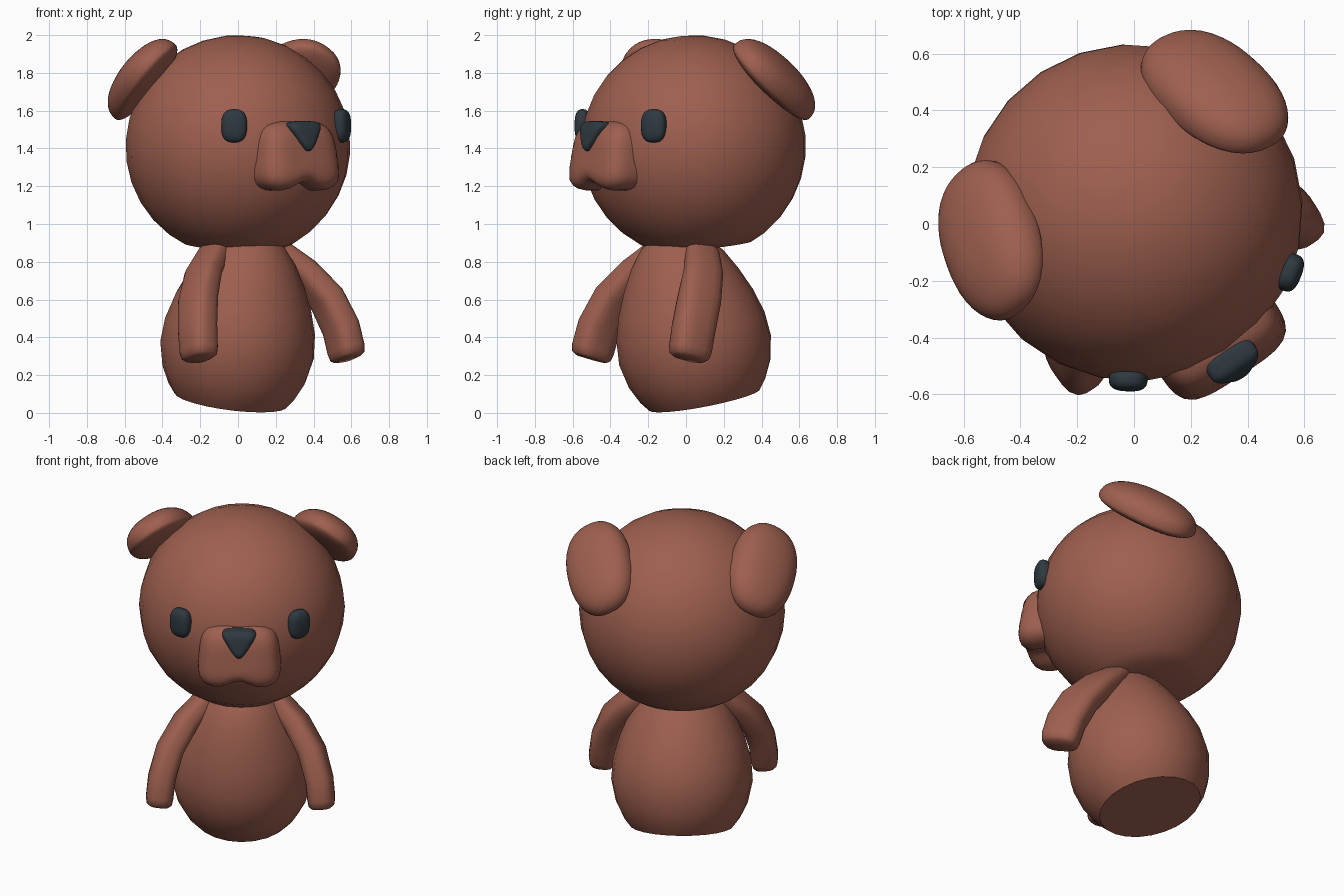
import bpy, bmesh, math
from mathutils import Vector, Matrix

old = bpy.data.objects.get("Cube")
if old:
    bpy.data.objects.remove(old, do_unlink=True)

# The figure is built facing -y, then turned to its resting direction
TURN = Matrix.Translation((0, 0.04, 0)) @ Matrix.Rotation(math.radians(33.5), 4, 'Z')


def material(name, rgb):
    m = bpy.data.materials.new(name)
    m.use_nodes = True
    m.diffuse_color = (*rgb, 1)
    bsdf = m.node_tree.nodes["Principled BSDF"]
    bsdf.inputs["Base Color"].default_value = (*rgb, 1)
    bsdf.inputs["Roughness"].default_value = 0.8
    return m


BROWN = material("brown_fur", (0.34, 0.115, 0.078))
DARK = material("dark_slate", (0.028, 0.041, 0.052))


def finish(name, bm, mat, angle=40):
    bm.transform(TURN)
    bmesh.ops.recalc_face_normals(bm, faces=bm.faces)
    mesh = bpy.data.meshes.new(name)
    bm.to_mesh(mesh)
    bm.free()
    mesh.materials.append(mat)
    ob = bpy.data.objects.new(name, mesh)
    bpy.context.collection.objects.link(ob)
    bpy.ops.object.select_all(action='DESELECT')
    ob.select_set(True)
    bpy.context.view_layer.objects.active = ob
    bpy.ops.object.shade_smooth_by_angle(angle=math.radians(angle))
    return ob


def blob(name, mat, place, power=2, shape=None, angle=60):
    """Rounded box or ball: shape edits unit coordinates, place maps them."""
    bm = bmesh.new()
    bmesh.ops.create_icosphere(bm, subdivisions=4, radius=1)
    for v in bm.verts:
        d = v.co.normalized()
        d /= sum(abs(c) ** power for c in d) ** (1 / power)
        v.co = place(shape(d) if shape else d)
    return finish(name, bm, mat, angle)


def loft(name, mat, rings, angle=40):
    """Skin between rings of equal size, closed at both ends."""
    bm = bmesh.new()
    loops = [[bm.verts.new(p) for p in ring] for ring in rings]
    n = len(loops[0])
    for a, b in zip(loops, loops[1:]):
        for i in range(n):
            j = (i + 1) % n
            bm.faces.new((a[i], a[j], b[j], b[i]))
    bm.faces.new(loops[0])
    bm.faces.new(loops[-1])
    return finish(name, bm, mat, angle)


def ring(centre, u, v, power=2, n=24):
    pts = []
    for i in range(n):
        a = 2 * math.pi * i / n
        c, s = math.cos(a), math.sin(a)
        k = (abs(c) ** power + abs(s) ** power) ** (-1 / power)
        pts.append(centre + u * (c * k) + v * (s * k))
    return pts


# Body: egg leaning forward on a flat, tilted base
lean = Matrix.Rotation(math.radians(13), 3, 'X')
base = Vector((0, 0.07, 0.07))
profile = [(0, 0.3), (0.05, 0.338), (0.14, 0.382), (0.27, 0.41), (0.4, 0.4),
           (0.53, 0.362), (0.65, 0.31), (0.76, 0.25), (0.85, 0.18), (0.9, 0.11)]
loft("body", BROWN, [ring(base + lean @ Vector((0, 0, t)),
                          lean @ Vector((r, 0, 0)), lean @ Vector((0, r, 0)))
                     for t, r in profile])

# Head: ball with a flat cut at the neck
bm = bmesh.new()
bmesh.ops.create_uvsphere(bm, u_segments=24, v_segments=16, radius=0.596)
cut = bmesh.ops.bisect_plane(bm, geom=bm.verts[:] + bm.edges[:] + bm.faces[:],
                             plane_co=(0, 0, -0.535), plane_no=(0, 0, -1), clear_outer=True)
bmesh.ops.holes_fill(bm, edges=[e for e in bm.edges if e.is_boundary])
bm.transform(Matrix.Translation((0, 0, 1.41)) @ Matrix.Diagonal((1, 1, 0.99, 1))
             @ Matrix.Rotation(math.radians(7), 4, 'X'))
finish("head", bm, BROWN)


# Muzzle: soft box, sloping back at the top, with a cleft below
def muzzle_shape(d):
    low = max(0, -d.z)
    x = d.x * (1 - 0.07 * d.z)
    y = d.y + (0.16 * d.z if d.y < 0 else 0)
    z = d.z + 0.26 * low * math.exp(-(d.x / 0.3) ** 2)
    return Vector((x, y, z))


blob("muzzle", BROWN, lambda d: Vector((d.x * 0.235, -0.49 + d.y * 0.185, 1.36 + d.z * 0.19)),
     4, muzzle_shape)


# Nose: rounded triangle pointing down
def nose_shape(d):
    return Vector((d.x * (0.58 + 0.42 * d.z), d.y + 0.3 * d.z, d.z))


blob("nose", DARK, lambda d: Vector((d.x * 0.122, -0.635 + d.y * 0.055, 1.465 + d.z * 0.08)),
     3.5, nose_shape)

for side, s in (("left", 1), ("right", -1)):
    # Eye: flattened soft button facing outward from the head
    out = Matrix.Rotation(s * math.radians(35.5), 3, 'Z')
    blob(side + "_eye", DARK,
         lambda d: out @ Vector((d.x * 0.068, -0.588 + d.y * 0.042, d.z * 0.088))
         + Vector((0, 0, 1.52)), 2.7)

    # Ear: thick floppy dome with a flatter underside
    long = Vector((-0.2, 0.83, -0.5)).normalized()
    wide = Vector((0.78, 0, -0.6))
    wide = (wide - long * wide.dot(long)).normalized()
    up = long.cross(wide)
    up = up if up.z > 0 else -up

    def ear_place(d):
        thick = 0.135 if d.z > 0 else 0.06
        p = (Vector((0.465, 0.19, 1.755)) + long * d.x * 0.305
             + wide * d.y * 0.205 + up * d.z * thick)
        return Vector((p.x * s, p.y, p.z))

    blob(side + "_ear", BROWN, ear_place, 2.3)

    # Arm: tapering soft-edged limb with a blunt end
    path = [(0.13, -0.06, 0.92), (0.22, -0.09, 0.84), (0.32, -0.15, 0.74),
            (0.41, -0.235, 0.6), (0.455, -0.3, 0.45), (0.468, -0.33, 0.335),
            (0.47, -0.338, 0.3), (0.47, -0.34, 0.285)]
    sizes = [(0.05, 0.07), (0.06, 0.09), (0.07, 0.105), (0.078, 0.115),
             (0.08, 0.115), (0.08, 0.112), (0.074, 0.103), (0.055, 0.082)]
    pts = [Vector(p) for p in path]
    rings = []
    for i, (p, (w, h)) in enumerate(zip(pts, sizes)):
        t = (pts[min(i + 1, 6)] - pts[min(max(i - 1, 0), 4)]).normalized()
        u = Vector((0, 1, 0)).cross(t).normalized()
        v = t.cross(u)
        rings.append([Vector((q.x * s, q.y, q.z)) for q in ring(p, u * w, v * h, 3.2, 20)])
    loft(side + "_arm", BROWN, rings, 50)
